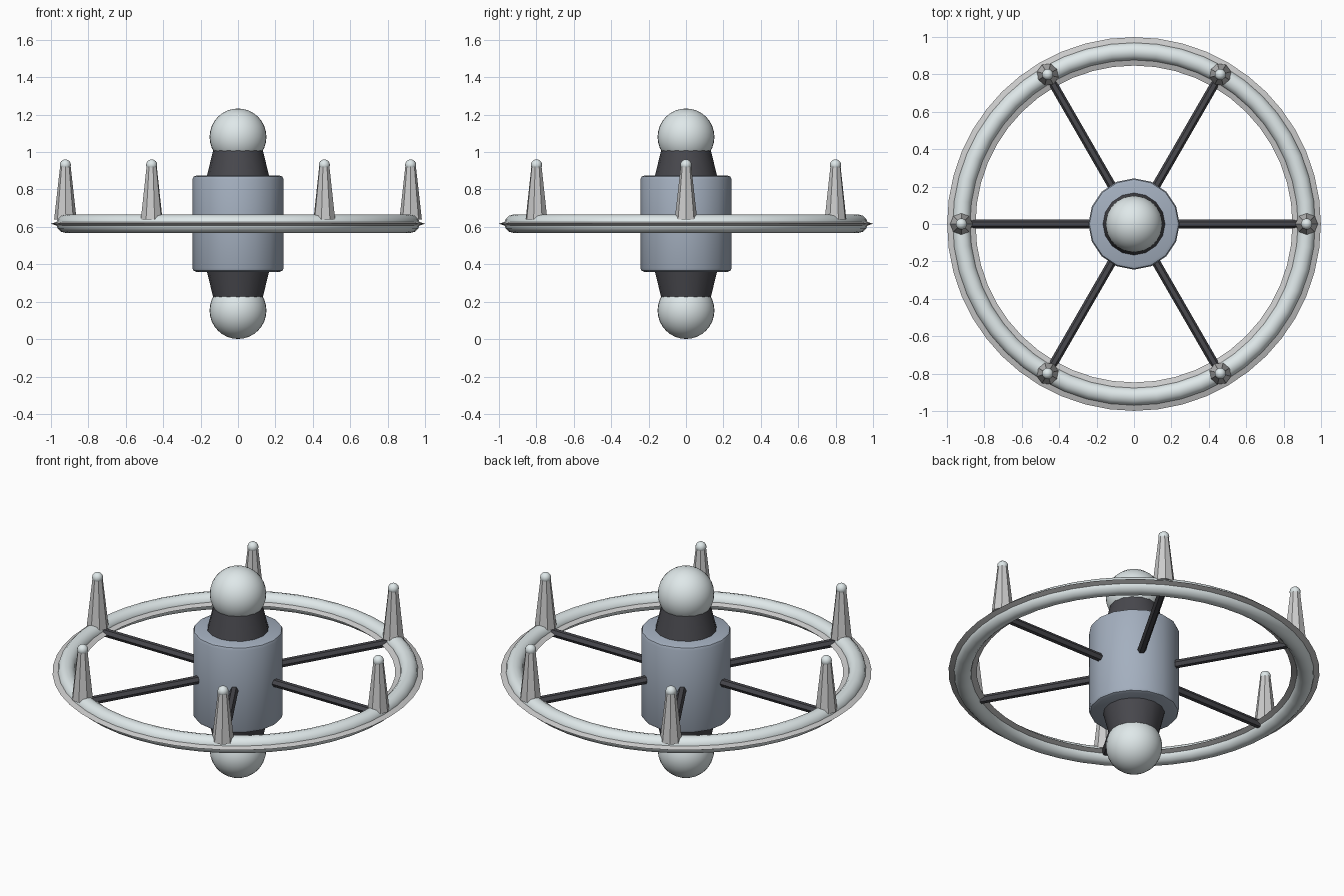
import bpy, bmesh, math
from mathutils import Vector

if "Cube" in bpy.data.objects:
    bpy.data.objects.remove(bpy.data.objects["Cube"])

MID = 0.617   # height of the ring plane
R = 0.923     # ring radius


def material(name, rgb):
    m = bpy.data.materials.new(name)
    m.diffuse_color = (*rgb, 1)
    m.use_nodes = True
    m.node_tree.nodes["Principled BSDF"].inputs["Base Color"].default_value = m.diffuse_color
    return m


light = material("pale", (0.74, 0.81, 0.82))
blue = material("blue_grey", (0.37, 0.43, 0.52))
dark = material("dark", (0.065, 0.065, 0.075))


def finish(name, mat=None, smooth=True, angle=40):
    o = bpy.context.object
    o.name = name
    if mat:
        o.data.materials.append(mat)
    if smooth:
        bpy.ops.object.shade_smooth_by_angle(angle=math.radians(angle))
    return o


def ball(name, loc, r, seg, rings):
    bpy.ops.mesh.primitive_uv_sphere_add(segments=seg, ring_count=rings, radius=r, location=loc)
    return finish(name, light)


def cone(name, loc, r1, r2, depth, sides, mat=None, smooth=True, rot=(0, 0, 0)):
    bpy.ops.mesh.primitive_cone_add(vertices=sides, radius1=r1, radius2=r2, depth=depth,
                                    location=loc, rotation=rot)
    return finish(name, mat, smooth)


# central hub with softened rims
hub = cone("hub", (0, 0, MID), 0.244, 0.244, 0.514, 16, blue, False)
bev = hub.modifiers.new("rim", 'BEVEL')
bev.width, bev.segments, bev.limit_method = 0.02, 2, 'ANGLE'
bev.angle_limit = math.radians(40)
bpy.ops.object.modifier_apply(modifier="rim")
bpy.ops.object.shade_smooth_by_angle(angle=math.radians(40))

# collars and end domes above and below
for s, tag in ((1, "upper"), (-1, "lower")):
    rot = (0, 0, 0) if s > 0 else (math.pi, 0, 0)
    cone(tag + "_collar", (0, 0, MID + s * 0.318), 0.170, 0.132, 0.156, 16, dark, rot=rot)
    ball(tag + "_dome", (0, 0, MID + s * 0.464), 0.152, 32, 16)

# outer ring tube
bpy.ops.mesh.primitive_torus_add(major_radius=R, minor_radius=0.049, major_segments=48,
                                 minor_segments=12, location=(0, 0, MID))
finish("ring_tube", light)

# thin flange running through the tube, diamond in section
bpy.ops.mesh.primitive_torus_add(major_radius=R, minor_radius=0.076, major_segments=48,
                                 minor_segments=4, location=(0, 0, MID))
flange = finish("ring_flange")
for v in flange.data.vertices:
    v.co.z *= 0.35

# six spokes, each ending in a tapered spike with a ball tip
for i in range(6):
    a = i * math.pi / 3
    d = Vector((math.cos(a), math.sin(a), 0))
    up = Vector((0, 0, 1))
    cone(f"spoke_{i+1}", d * 0.56 + up * MID, 0.023, 0.023, 0.70, 6, dark, False,
         (0, math.pi / 2, a))
    cone(f"spike_{i+1}", d * R + up * 0.783, 0.060, 0.028, 0.286, 8, None, False, (0, 0, a))
    ball(f"spike_tip_{i+1}", d * R + up * 0.931, 0.030, 16, 8)
